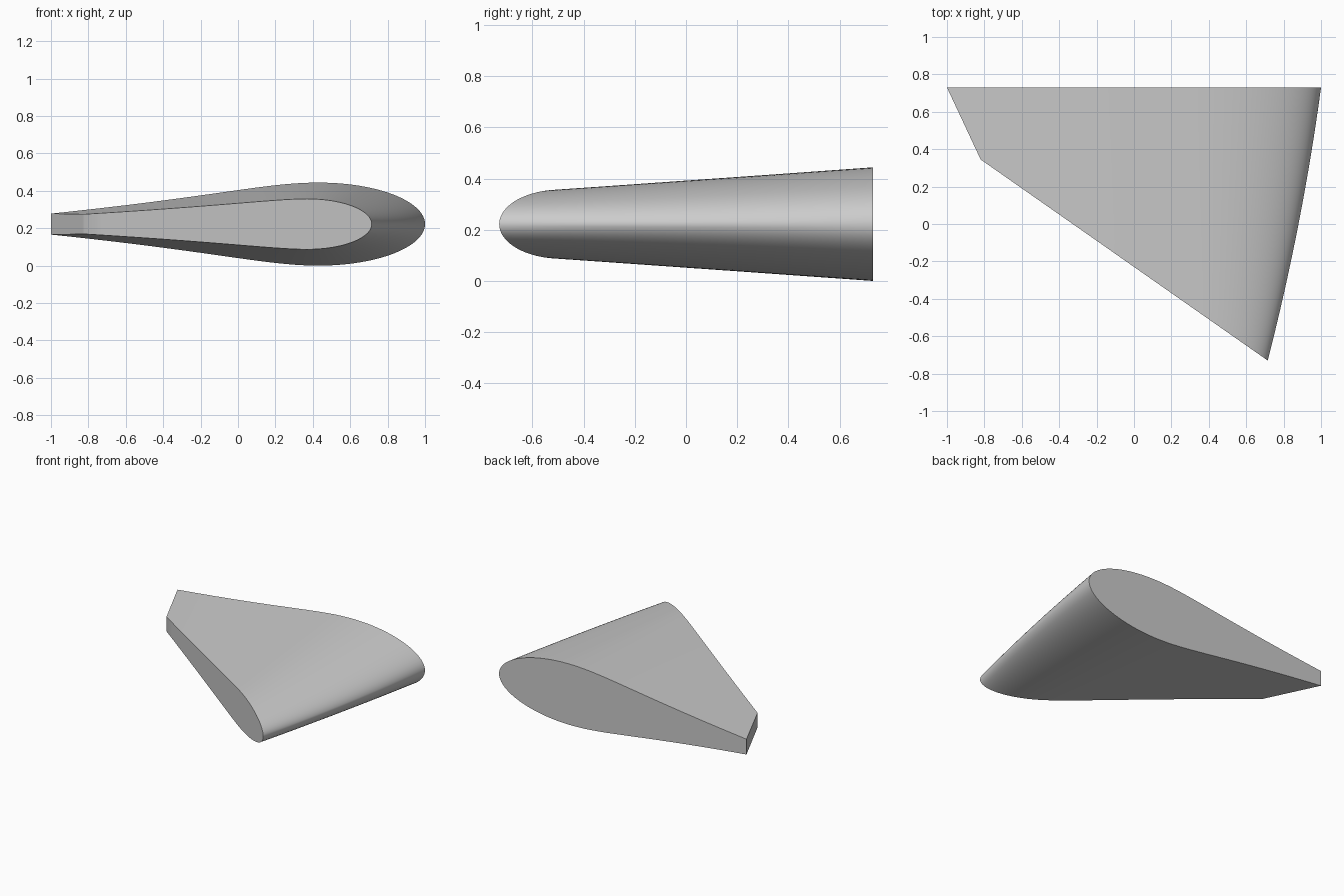
import bpy
import bmesh
from math import cos, sin, pi, radians

cube = bpy.data.objects.get("Cube")
if cube:
    bpy.data.objects.remove(cube)

MID_Z = 0.222
HALF_Y = 0.73
NOSE_BULGE = 0.022
FRONT_STEPS, REAR_STEPS, SPANS = 24, 24, 16


def bezier(a, b, c, d, t):
    s = 1 - t
    return s**3 * a + 3 * s * s * t * b + 3 * s * t * t * c + t**3 * d


def half_section(nose, crest, handle_a, handle_b, tail):
    """Upper (x, half thickness) outline: elliptic nose, then a curved taper."""
    pts = []
    for i in range(FRONT_STEPS):
        a = pi / 2 * i / FRONT_STEPS
        pts.append((crest[0] + (nose - crest[0]) * cos(a), crest[1] * sin(a)))
    for i in range(REAR_STEPS + 1):
        t = i / REAR_STEPS
        pts.append(tuple(bezier(crest[k], handle_a[k], handle_b[k], tail[k], t)
                         for k in (0, 1)))
    return pts


def cut_y(x):
    """Depth of the slanted front plane at x."""
    return -HALF_Y + (0.715 - x) / 1.535 * 1.075


root = half_section(1.0, (0.43, 0.222), (0.15, 0.222), (-0.1, 0.15), (-1.0, 0.056))
cut = half_section(0.715, (0.37, 0.135), (0.2, 0.135), (-0.05, 0.1), (-0.82, 0.053))

# Loft from the back section to the slanted front section
bm = bmesh.new()
rings = []
for j in range(SPANS + 1):
    s = j / SPANS
    upper = []
    for i, ((xr, hr), (xc, hc)) in enumerate(zip(root, cut)):
        fade = max(0, 1 - i / FRONT_STEPS) ** 2
        x = xr + (xc - xr) * s + 4 * s * (1 - s) * NOSE_BULGE * fade
        y = HALF_Y + (cut_y(xc) - HALF_Y) * s
        upper.append((x, y, hr + (hc - hr) * s))
    outline = [(x, y, MID_Z + h) for x, y, h in upper]
    outline += [(x, y, MID_Z - h) for x, y, h in reversed(upper[1:])]
    rings.append([bm.verts.new(p) for p in outline])

for a, b in zip(rings, rings[1:]):
    for i in range(len(a)):
        k = (i + 1) % len(a)
        bm.faces.new((a[i], a[k], b[k], b[i]))

# Flat end caps
bm.faces.new(rings[0])
bm.faces.new(rings[-1])
bmesh.ops.recalc_face_normals(bm, faces=bm.faces)

mesh = bpy.data.meshes.new("tapered_fin")
bm.to_mesh(mesh)
bm.free()
fin = bpy.data.objects.new("tapered_fin", mesh)
bpy.context.collection.objects.link(fin)

# Single grey material
grey = bpy.data.materials.new("light_grey")
grey.use_nodes = True
colour = (0.6, 0.6, 0.6, 1)
grey.diffuse_color = colour
for node in grey.node_tree.nodes:
    if node.type == "BSDF_PRINCIPLED":
        node.inputs["Base Color"].default_value = colour
mesh.materials.append(grey)

# Smooth skin with crisp cap and tail edges
bpy.ops.object.select_all(action="DESELECT")
fin.select_set(True)
bpy.context.view_layer.objects.active = fin
bpy.ops.object.shade_smooth_by_angle(angle=radians(30))
